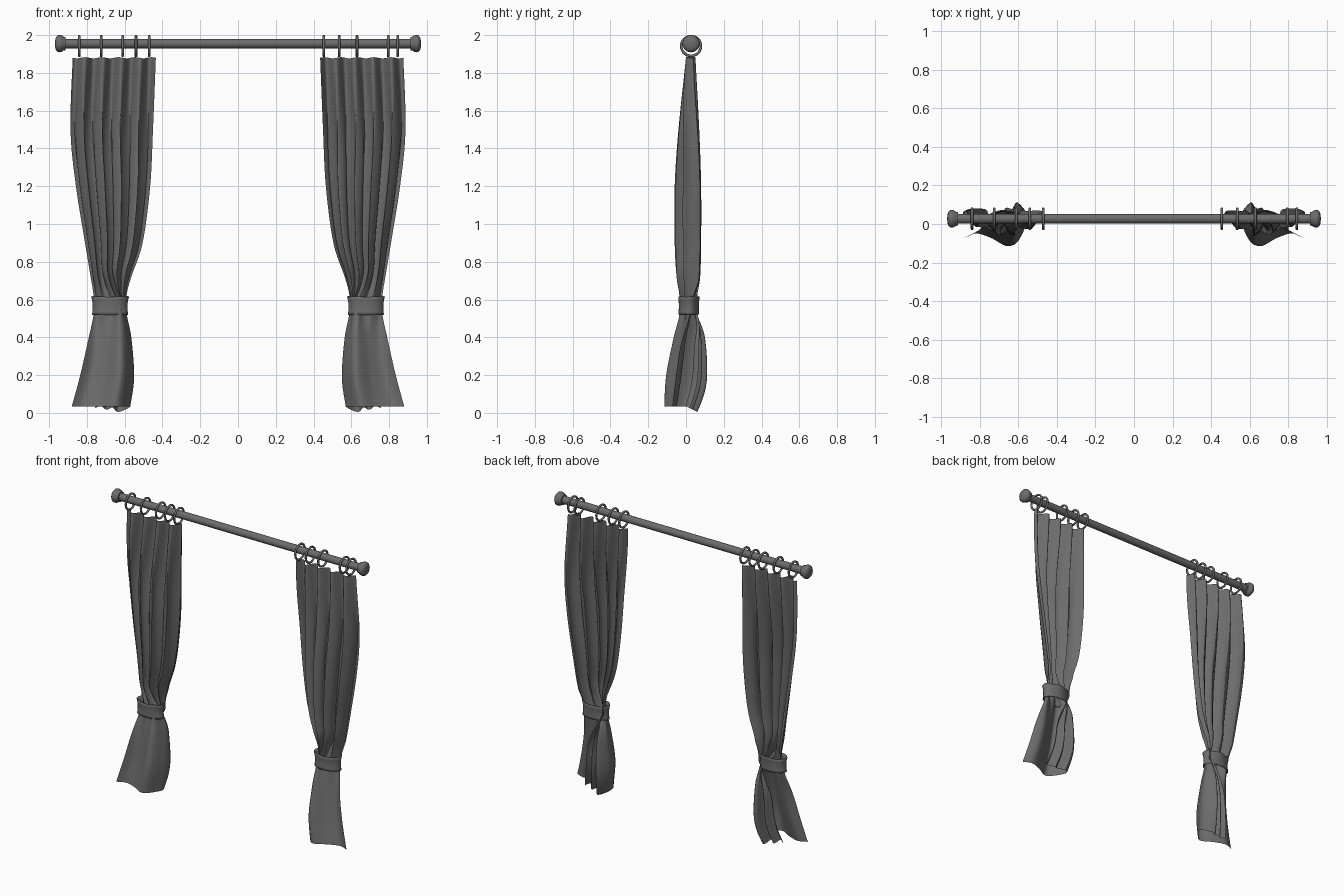
import bpy
import bmesh
from math import sin, cos, pi, radians
from mathutils import Vector

cube = bpy.data.objects.get("Cube")
if cube:
    bpy.data.objects.remove(cube, do_unlink=True)

GREY = (0.15, 0.15, 0.15, 1)
grey = bpy.data.materials.new("charcoal_grey")
grey.use_nodes = True
grey.diffuse_color = GREY
grey.node_tree.nodes["Principled BSDF"].inputs["Base Color"].default_value = GREY

ROD_Y, ROD_Z = 0.027, 1.955


def finish(obj, angle=40):
    """Give the part its colour and smooth shading."""
    obj.data.materials.clear()
    obj.data.materials.append(grey)
    bpy.ops.object.select_all(action="DESELECT")
    obj.select_set(True)
    bpy.context.view_layer.objects.active = obj
    bpy.ops.object.shade_smooth_by_angle(angle=radians(angle))
    return obj


def grid_object(name, rows, closed=False):
    """Skin a list of equally long rows of points with quads."""
    bm = bmesh.new()
    verts = [[bm.verts.new(p) for p in row] for row in rows]
    count = len(rows[0])
    for a, b in zip(verts, verts[1:]):
        for i in range(count if closed else count - 1):
            j = (i + 1) % count
            bm.faces.new((a[i], a[j], b[j], b[i]))
    bmesh.ops.remove_doubles(bm, verts=bm.verts, dist=0.00001)
    bmesh.ops.recalc_face_normals(bm, faces=bm.faces)
    mesh = bpy.data.meshes.new(name)
    bm.to_mesh(mesh)
    bm.free()
    obj = bpy.data.objects.new(name, mesh)
    bpy.context.collection.objects.link(obj)
    return obj


def spline(points, t):
    """Catmull-Rom point at t (from 0 to 1) along a list of tuples."""
    last = len(points) - 1
    i = min(int(t * last), last - 1)
    f = t * last - i
    a, b, c, d = (Vector(points[min(max(k, 0), last)]) for k in range(i - 1, i + 3))
    return b + (c - a) * f / 2 + (a * 2 - b * 5 + c * 4 - d) * f**2 / 2 + (b * 3 - a - c * 3 + d) * f**3 / 2


def ease(z, start, end):
    """Smooth weight, 0 at start and 1 at end."""
    f = min(max((z - start) / (end - start), 0), 1)
    return f * f * (3 - 2 * f)


# Curtain outline going down: height, outer edge, inner edge, front, back
OUTLINE = [
    (1.88, 0.875, 0.435, 0.0, 0.05),
    (1.5, 0.887, 0.45, -0.04, 0.07),
    (1.2, 0.858, 0.465, -0.06, 0.08),
    (0.9, 0.81, 0.505, -0.06, 0.08),
    (0.72, 0.78, 0.565, -0.05, 0.075),
    (0.62, 0.765, 0.59, -0.035, 0.06),
    (0.52, 0.765, 0.588, -0.035, 0.062),
    (0.4, 0.79, 0.565, -0.065, 0.1),
    (0.2, 0.835, 0.55, -0.105, 0.11),
    (0.035, 0.88, 0.57, -0.115, 0.06),
]

# Cross-section of the hem: it wraps round the front and folds in behind
HEM = [(0, -0.06), (0.2, -0.03), (0.45, -0.06), (0.75, -0.115), (0.95, -0.03), (1, 0.04),
       (0.8, 0.11), (0.7, 0.05), (0.6, 0.08), (0.5, 0.03), (0.4, 0.06)]


def section(u, z):
    """Fold pattern of the cloth: gentle waves, a pleated bow, then the hem."""
    waves = Vector((u, 0.04 * sin(9 * pi * u + 0.6)))
    bow = 0.09 * abs(2 * u - 1) ** 1.6
    pleats = Vector((u + 0.024 * sin(18 * pi * u), bow + 0.035 * sin(9 * pi * u + 0.6)))
    cloth = waves.lerp(pleats, ease(z, 1.88, 1.2))
    return cloth.lerp(spline(HEM, u), ease(z, 0.8, 0.3))


def fit(value, values, low, high):
    return low + (high - low) * (value - min(values)) / (max(values) - min(values))


def curtain(name, side):
    rows, columns, steps = [], 90, 54
    for r in range(steps + 1):
        z, outer, inner, front, back = spline(OUTLINE, r / steps)
        points = [section(c / columns, z) for c in range(columns + 1)]
        xs, ys = [p.x for p in points], [p.y for p in points]
        row = []
        for c, p in enumerate(points):
            y = fit(p.y, ys, front, back)
            # The hem hangs lower behind, and the top edge sags between rings
            drop = max(y, 0) * 0.5 * ease(z, 0.4, 0.03)
            sag = 0.003 * sin(10 * pi * c / columns) * ease(z, 1.7, 1.88)
            row.append((side * fit(p.x, xs, outer, inner), y, z - drop - sag))
        rows.append(row)
    return finish(grid_object(name, rows), 50)


def tieback(name, side):
    """Cloth band round the gathered curtain, flaring at both rims."""
    rows = []
    for k in range(7):
        v = k / 6
        flare = 0.006 * (2 * v - 1) ** 2 + 0.004 * v
        row = []
        for s in range(40):
            a = 2 * pi * s / 40
            ripple = 0.002 * sin(5 * a) * v
            row.append((side * (0.677 + (0.09 + flare) * cos(a)),
                        0.014 + (0.052 + flare / 2 + ripple) * sin(a),
                        0.52 + 0.095 * v + ripple))
        rows.append(row)
    obj = grid_object(name, rows, closed=True)
    solid = obj.modifiers.new("thickness", "SOLIDIFY")
    solid.thickness = 0.006
    return finish(obj)


def lathe_x(name, profile, side=1, sides=24):
    """Turn (distance, radius) points round the rod axis."""
    rows = [[(side * x, ROD_Y + r * cos(2 * pi * s / sides), ROD_Z + r * sin(2 * pi * s / sides))
             for s in range(sides)] for x, r in profile]
    return finish(grid_object(name, rows, closed=True))


# Rod
lathe_x("curtain_rod", [(-0.93, 0.025), (0.93, 0.025)])

RINGS = {"right": (0.47, 0.54, 0.61, 0.725, 0.84), "left": (0.455, 0.535, 0.63, 0.795, 0.845)}
FINIAL = [(0.912, 0.024), (0.913, 0.035), (0.925, 0.037), (0.932, 0.043),
          (0.943, 0.046), (0.955, 0.044), (0.964, 0.034), (0.968, 0.018), (0.969, 0)]

for side_name, side in (("left", 1), ("right", -1)):
    # Finial at the rod end, cloth and its band
    lathe_x(side_name + "_finial", FINIAL, side)
    curtain(side_name + "_curtain", side)
    tieback(side_name + "_tieback", side)
    # Rings hanging on the rod
    for n, x in enumerate(RINGS[side_name], 1):
        bpy.ops.mesh.primitive_torus_add(
            major_radius=0.052, minor_radius=0.007, major_segments=32, minor_segments=10,
            location=(side * x, ROD_Y, 1.942), rotation=(0, pi / 2, 0))
        ring = bpy.context.object
        ring.name = f"{side_name}_ring_{n}"
        finish(ring)
